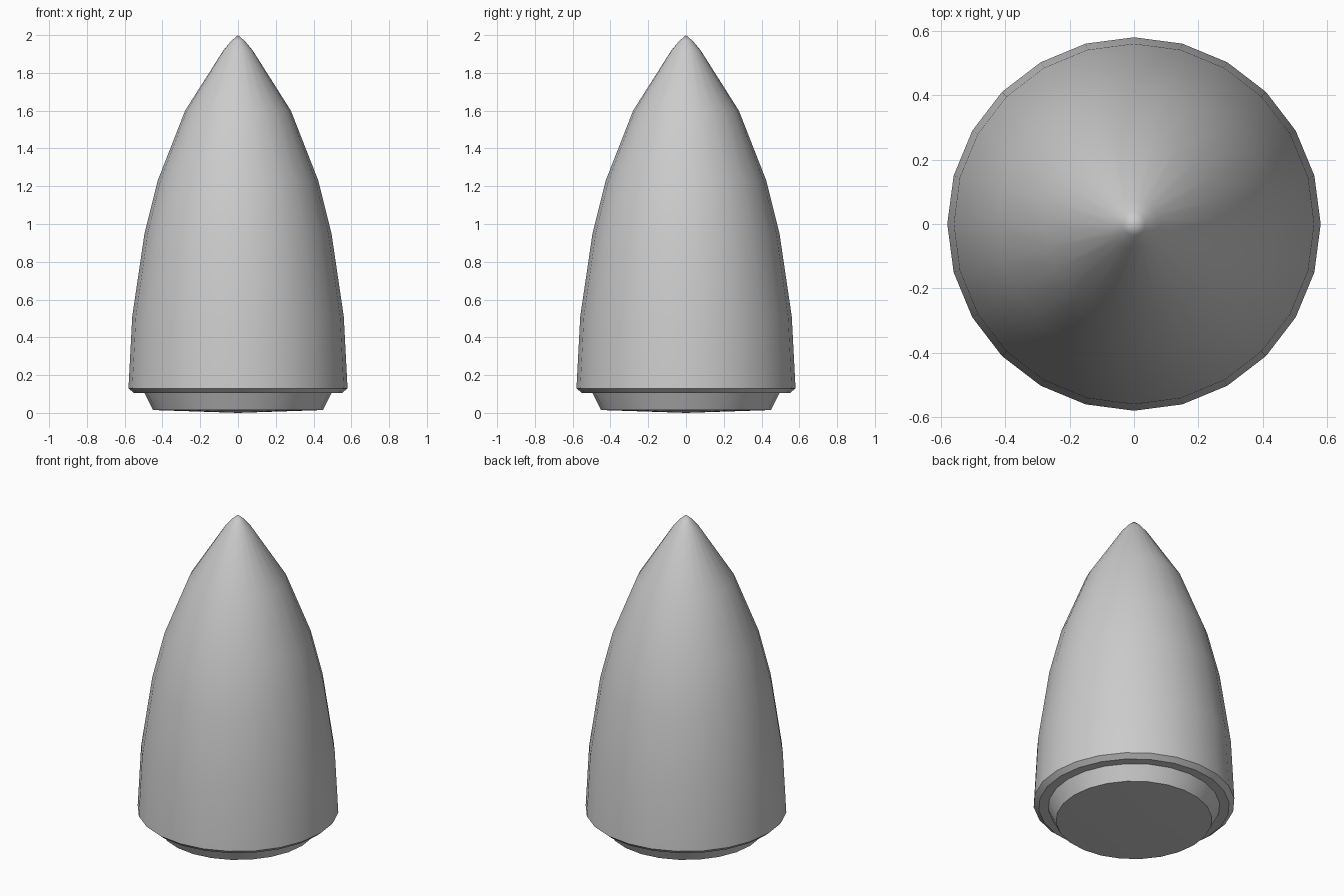
import bpy, bmesh, math

if "Cube" in bpy.data.objects:
    bpy.data.objects.remove(bpy.data.objects["Cube"])

# Nose cone: revolved profile (radius, height), base to tip
SIDES = 24
PROFILE = [(0.45, 0.015), (0.495, 0.105), (0.55, 0.105), (0.58, 0.13),
           (0.56, 0.51), (0.495, 0.95), (0.425, 1.23), (0.28, 1.6),
           (0.077, 1.92), (0.035, 1.97)]

bm = bmesh.new()
rings = [[bm.verts.new((r * math.cos(2 * math.pi * i / SIDES),
                        r * math.sin(2 * math.pi * i / SIDES), z))
          for i in range(SIDES)] for r, z in PROFILE]
base = bm.verts.new((0, 0, 0))
tip = bm.verts.new((0, 0, 2))

for i in range(SIDES):
    j = (i + 1) % SIDES
    for lo, hi in zip(rings, rings[1:]):
        bm.faces.new((lo[i], lo[j], hi[j], hi[i]))
    # Pointed tip and slightly domed base
    bm.faces.new((rings[-1][i], rings[-1][j], tip))
    bm.faces.new((rings[0][j], rings[0][i], base))

bmesh.ops.recalc_face_normals(bm, faces=bm.faces)
mesh = bpy.data.meshes.new("nose_cone")
bm.to_mesh(mesh)
bm.free()
cone = bpy.data.objects.new("nose_cone", mesh)
bpy.context.collection.objects.link(cone)
bpy.context.view_layer.objects.active = cone
cone.select_set(True)
bpy.ops.object.shade_smooth_by_angle(angle=math.radians(30))
